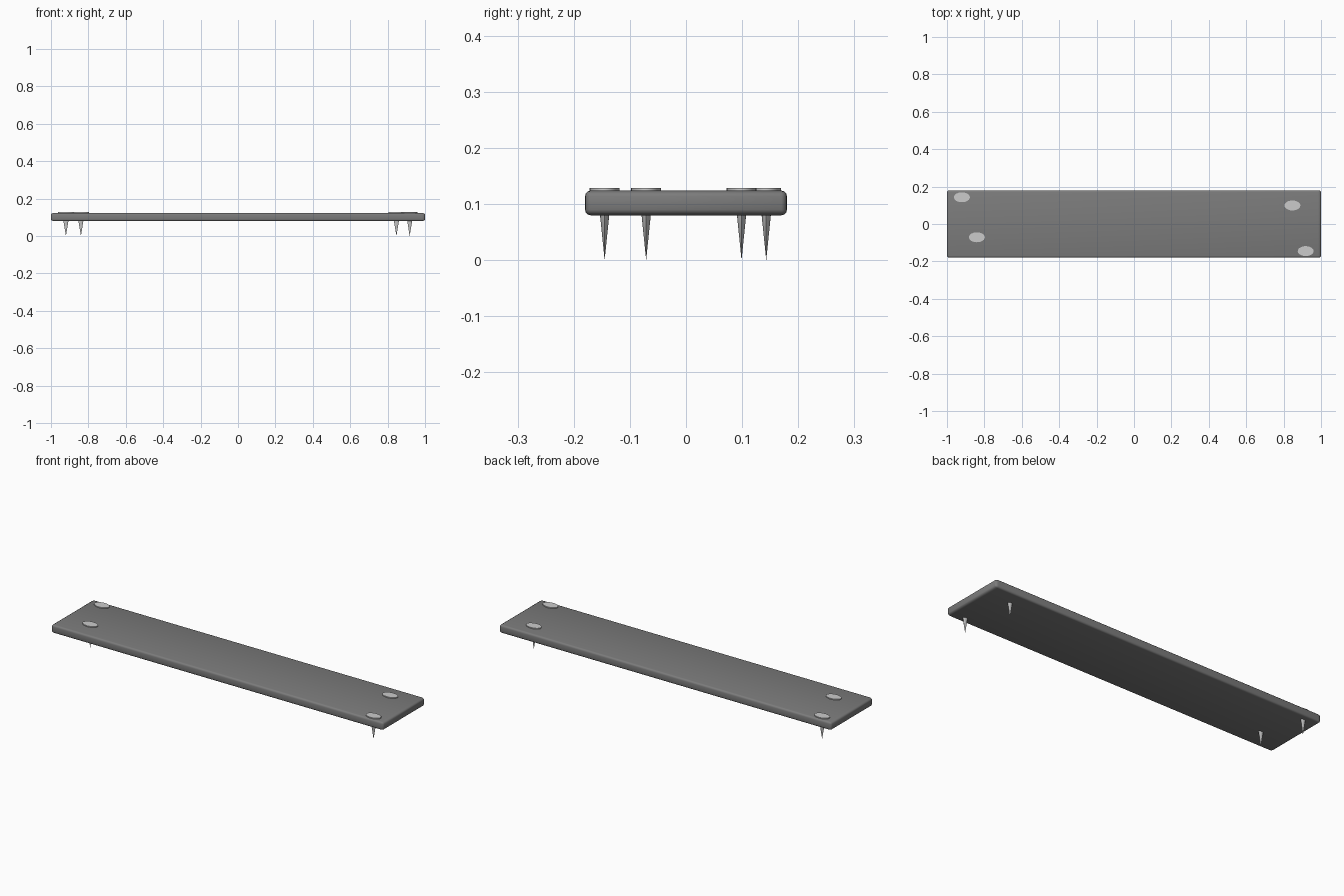
import bpy, bmesh
from mathutils import Matrix

if "Cube" in bpy.data.objects:
    bpy.data.objects.remove(bpy.data.objects["Cube"])

STRETCH = 1.6  # the whole model is stretched along x


def finish(bm, name):
    mesh = bpy.data.meshes.new(name)
    bm.to_mesh(mesh)
    bm.free()
    obj = bpy.data.objects.new(name, mesh)
    bpy.context.collection.objects.link(obj)
    bpy.ops.object.select_all(action='DESELECT')
    obj.select_set(True)
    bpy.context.view_layer.objects.active = obj
    bpy.ops.object.shade_smooth_by_angle(angle=0.6)
    return obj


# Plank with rounded edges
bm = bmesh.new()
bmesh.ops.create_cube(bm, size=1, matrix=Matrix.Diagonal((2 / STRETCH, 0.36, 0.044, 1)))
bmesh.ops.bevel(bm, geom=bm.edges[:], offset=0.01, segments=3, profile=0.5, affect='EDGES')
bmesh.ops.scale(bm, vec=(STRETCH, 1, 1), verts=bm.verts)
bmesh.ops.translate(bm, vec=(0, 0, 0.102), verts=bm.verts)
finish(bm, "plank")


# Nail: flat round head on a tapered spike
def nail(name, x, y):
    bm = bmesh.new()
    bmesh.ops.create_cone(bm, cap_ends=True, segments=24, radius1=0.0267, radius2=0.0267,
                          depth=0.01, matrix=Matrix.Translation((0, 0, 0.124)))
    bmesh.ops.create_cone(bm, cap_ends=True, segments=16, radius1=0, radius2=0.0125,
                          depth=0.122, matrix=Matrix.Translation((0, 0, 0.061)))
    bmesh.ops.scale(bm, vec=(STRETCH, 1, 1), verts=bm.verts)
    bmesh.ops.translate(bm, vec=(x, y, 0), verts=bm.verts)
    obj = finish(bm, name)
    obj.data.materials.append(metal)


metal = bpy.data.materials.new("nail_metal")
metal.diffuse_color = (0.7, 0.7, 0.7, 1)
metal.use_nodes = True
metal.node_tree.nodes["Principled BSDF"].inputs["Base Color"].default_value = metal.diffuse_color
wood = bpy.data.materials.new("plank_dark")
wood.diffuse_color = (0.2, 0.2, 0.2, 1)
wood.use_nodes = True
wood.node_tree.nodes["Principled BSDF"].inputs["Base Color"].default_value = wood.diffuse_color
bpy.data.objects["plank"].data.materials.append(wood)

for i, (x, y) in enumerate([(-0.92, 0.143), (-0.84, -0.071), (0.847, 0.099), (0.918, -0.145)]):
    nail(f"nail_{i + 1}", x, y)
